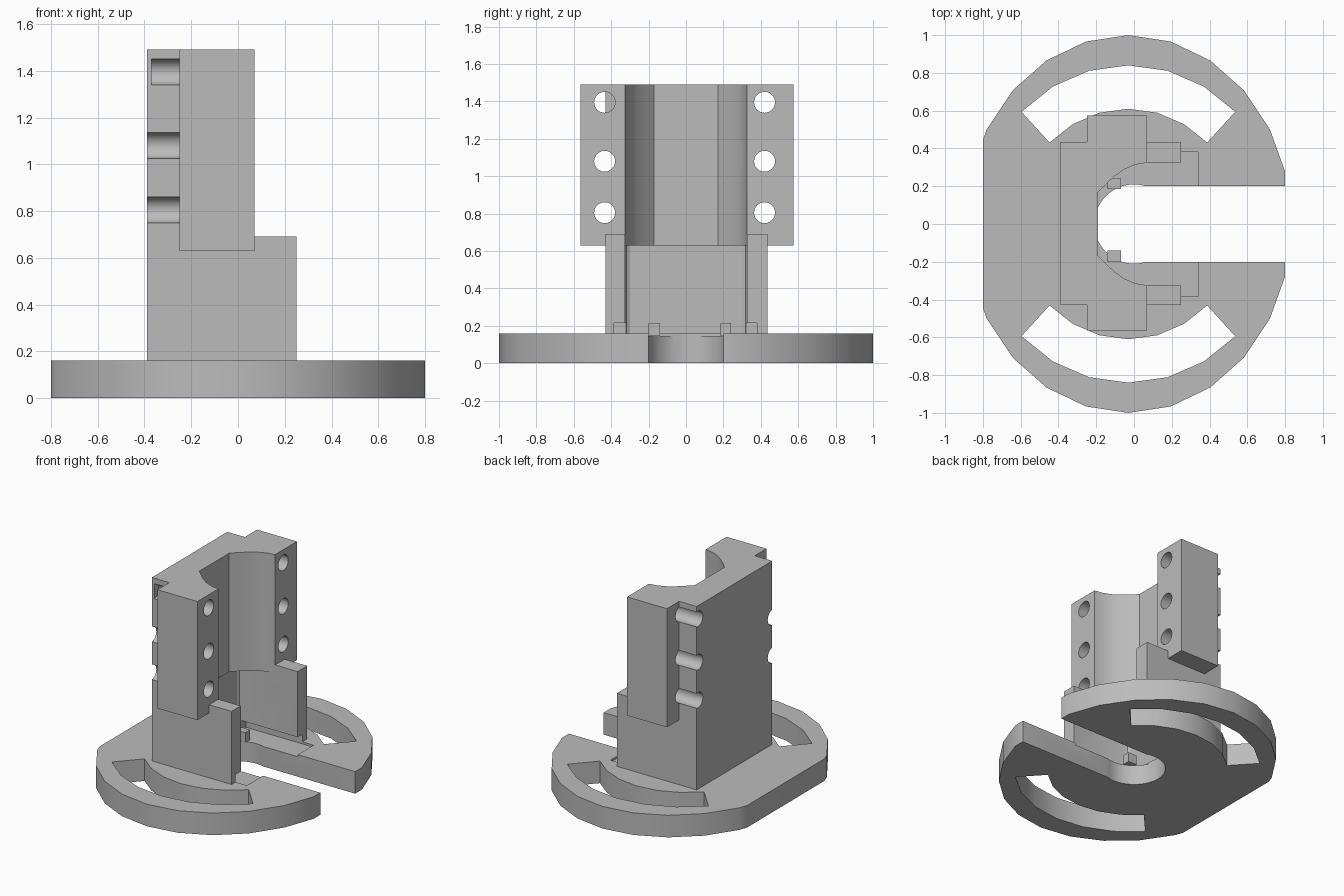
import bpy, bmesh, math

if "Cube" in bpy.data.objects:
    bpy.data.objects.remove(bpy.data.objects["Cube"], do_unlink=True)

grey = bpy.data.materials.new("plain grey")
grey.use_nodes = True
colour = (0.5, 0.5, 0.5, 1)
grey.diffuse_color = colour
grey.node_tree.nodes["Principled BSDF"].inputs["Base Color"].default_value = colour


def prism(name, outline, z0, z1):
    """Extrude a flat outline from z0 to z1."""
    bm = bmesh.new()
    face = bm.faces.new([bm.verts.new((x, y, z0)) for x, y in outline])
    top = bmesh.ops.extrude_face_region(bm, geom=[face])["geom"]
    for v in top:
        if isinstance(v, bmesh.types.BMVert):
            v.co.z = z1
    bmesh.ops.recalc_face_normals(bm, faces=bm.faces)
    mesh = bpy.data.meshes.new(name)
    bm.to_mesh(mesh)
    bm.free()
    mesh.materials.append(grey)
    ob = bpy.data.objects.new(name, mesh)
    bpy.context.collection.objects.link(ob)
    return ob


def box(name, x0, x1, y0, y1, z0, z1):
    return prism(name, [(x0, y0), (x1, y0), (x1, y1), (x0, y1)], z0, z1)


def arc(rx, ry, start, end, steps, cx=0.0):
    angles = [math.radians(start + (end - start) * i / steps) for i in range(steps + 1)]
    return [(cx + rx * math.cos(a), ry * math.sin(a)) for a in angles]


def combine(target, tool, operation="DIFFERENCE"):
    mod = target.modifiers.new("combine", "BOOLEAN")
    mod.operation, mod.solver, mod.object = operation, "EXACT", tool
    bpy.context.view_layer.objects.active = target
    bpy.ops.object.modifier_apply(modifier=mod.name)
    bpy.data.objects.remove(tool, do_unlink=True)


# Oval base plate with trimmed sides
CX = -0.03
base = prism("base_plate", arc(0.866, 1, 0, 345, 23, CX), 0, 0.16)
combine(base, box("trim", -0.8, 0.8, -2, 2, -1, 1), "INTERSECT")

# Curved slots, front and back
for middle in (90, -90):
    outer = arc(0.8, 0.84, middle - 45, middle + 45, 6, CX)
    inner = arc(0.59, 0.61, middle + 45, middle - 45, 6, CX)
    combine(base, prism("curved_slot", outer + inner, -1, 1))

# Open central slot with a rounded end
combine(base, box("open_slot", 0, 2, -0.2, 0.2, -1, 1))
combine(base, prism("slot_end", arc(0.21, 0.21, 0, 350, 35), -1, 1))

# Column: lower housing, tall back and a flange on each side
column = box("column", -0.39, 0.25, -0.43, 0.435, 0.16, 0.69)
combine(column, box("tall_back", -0.39, 0.07, -0.43, 0.435, 0.3, 1.49), "UNION")
for y0, y1 in ((-0.565, -0.3), (0.3, 0.575)):
    combine(column, box("flange", -0.25, 0.07, y0, y1, 0.63, 1.49), "UNION")

# Upper bore with a flat back
side = [(0.07, 0.325), (0.01, 0.315), (-0.05, 0.29), (-0.1, 0.255), (-0.15, 0.21), (-0.19, 0.17)]
bore = [(1, 0.325)] + side
bore += [(x, -y) for x, y in reversed(bore)]
combine(column, prism("bore", bore, 0.5, 2))

# Lower room, open to the left, with rounded back corners
corner = [(-0.19, 0.325), (-0.21, 0.317), (-0.22, 0.3)]
room = [(1, 0.325)] + corner
room += [(x, -y) for x, y in reversed(room)]
combine(column, prism("room", room, 0, 0.63))

# Shallow pocket that undercuts the walls and sinks into the base
for part in (base, column):
    combine(part, box("pocket", -0.2, 0.34, -0.385, 0.38, 0.145, 0.215))

# Screw holes through the flanges; the top front one is blind
for y in (-0.435, 0.42):
    for z in (0.805, 1.08, 1.395):
        start = -0.37 if y < 0 and z > 1.3 else -0.6
        hole = prism("hole", arc(0.056, 0.056, 0, 345, 23), 0, 1.5)
        hole.rotation_euler = (0, math.pi / 2, 0)
        hole.location = (start, y, z)
        bpy.context.view_layer.update()
        combine(column, hole)

# Small locating tabs on the pocket floor
tabs = [box("locating_tab", -0.14, -0.07, y0, y1, 0.145, 0.215)
        for y0, y1 in ((-0.2, -0.14), (0.185, 0.24))]

# Smooth the curves, keep the edges crisp
bpy.ops.object.select_all(action="DESELECT")
for ob in [base, column] + tabs:
    ob.select_set(True)
bpy.context.view_layer.objects.active = base
bpy.ops.object.shade_smooth_by_angle(angle=math.radians(30))
